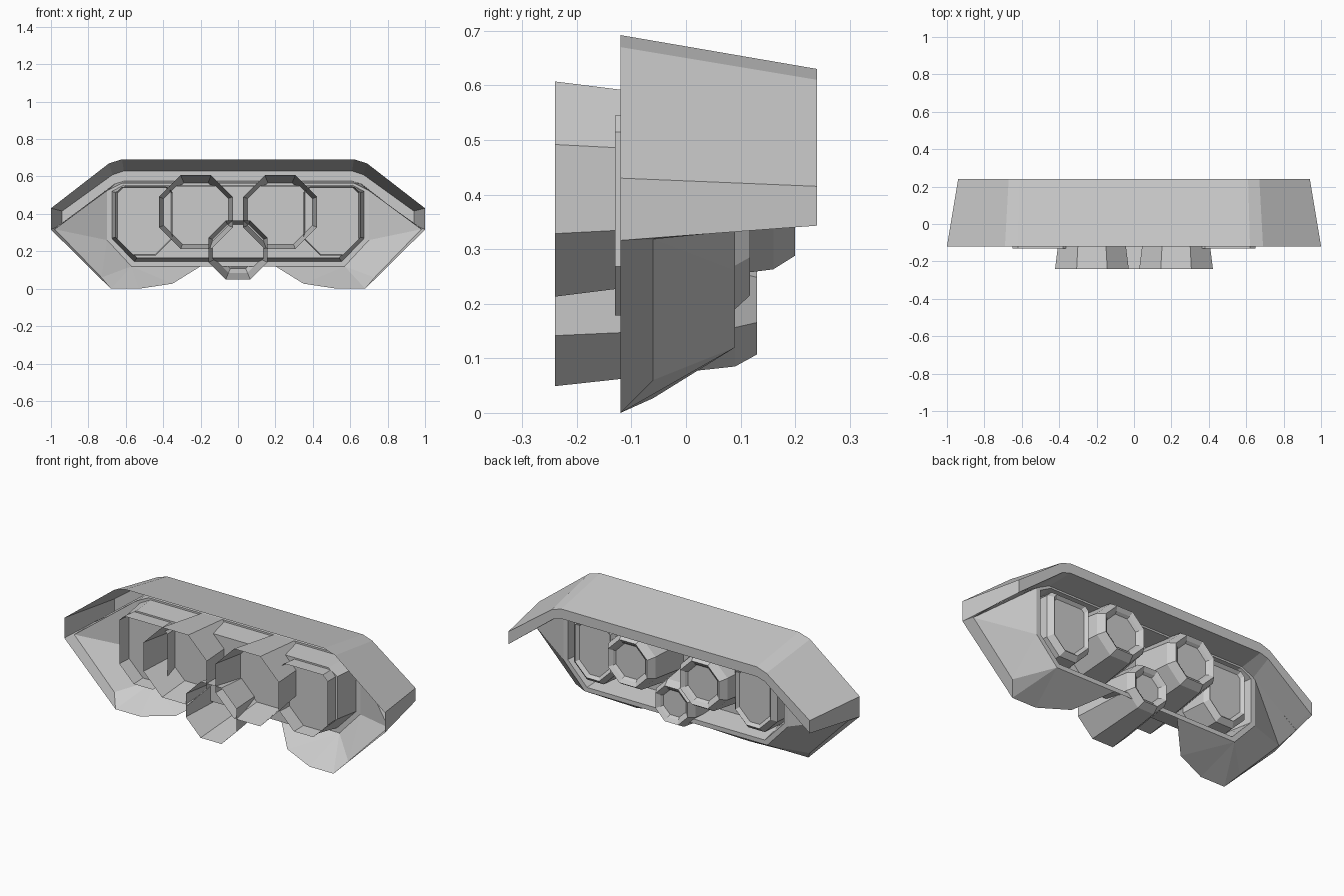
import bpy, math

if "Cube" in bpy.data.objects:
    bpy.data.objects.remove(bpy.data.objects["Cube"])


def mesh(name, verts, faces, mirror=False):
    me = bpy.data.meshes.new(name)
    me.from_pydata(verts, [], faces)
    ob = bpy.data.objects.new(name, me)
    bpy.context.collection.objects.link(ob)
    if mirror:
        ob.modifiers.new("mirror", 'MIRROR')
    return ob


def loft(name, loops, closed=True, cap=False, mirror=False):
    """Bridge a list of equal-length point loops; optionally cap the last."""
    n = len(loops[0])
    verts = [p for l in loops for p in l]
    faces = []
    for k in range(len(loops) - 1):
        for i in range(n if closed else n - 1):
            j = (i + 1) % n
            faces.append((k*n + i, k*n + j, (k+1)*n + j, (k+1)*n + i))
    if cap:
        faces.append(tuple(range((len(loops)-1)*n, len(loops)*n)))
    return mesh(name, verts, faces, mirror)


def sym(half, y):
    """Half profile (x, z) to a full left-right loop at depth y."""
    return [(x, y, z) for x, z in half] + [(-x, y, z) for x, z in reversed(half)]


def octagon(cx, cz, apothem, y):
    r = apothem / math.cos(math.pi / 8)
    return [(cx + r*math.cos(math.pi/8 + i*math.pi/4), y,
             cz + r*math.sin(math.pi/8 + i*math.pi/4)) for i in range(8)]


def chamfered(x0, x1, z0, z1, c, ct, y):
    return [(x, y, z) for x, z in
            [(x0 + c, z0), (x1 - c, z0), (x1, z0 + c), (x1, z1 - ct),
             (x1 - ct, z1), (x0 + ct, z1), (x0, z1 - ct), (x0, z0 + c)]]


# Hood: outer shell, rear rim and underside
loft("hood", [
    sym([(1, .316), (1, .43), (.69, .67), (.62, .692)], -.12),
    sym([(.94, .343), (.94, .415), (.67, .61), (.61, .63)], .24),
    sym([(.94, .343), (.925, .355), (.66, .56), (.61, .575)], .24),
    sym([(.965, .333), (.95, .345), (.69, .53), (.62, .565)], .09),
], closed=False)

# Side wings between hood ends and the frame
W = [(1, -.12, .316), (.98, -.06, .318), (.73, -.06, .06), (.68, -.12, 0),
     (.53, -.12, 0), (.35, -.06, .027), (.2, .09, .12), (.57, .09, .12),
     (.70, .09, .26), (.70, .09, .525), (.965, .09, .333)]
mesh("side_wing", W, [(0, 1, 2, 3), (1, 10, 9), (1, 9, 8), (1, 8, 2),
                      (2, 8, 7), (2, 7, 3), (3, 7, 4), (4, 7, 5),
                      (5, 7, 6), (0, 10, 1)], mirror=True)

# Frame lip and recessed face plate
loft("face_plate", [
    sym([(.57, .12), (.70, .26), (.70, .525), (.62, .565)], .09),
    sym([(.555, .145), (.675, .27), (.675, .52), (.61, .555)], .09),
    sym([(.54, .165), (.655, .275), (.655, .515), (.60, .55)], -.05),
], cap=True)


# Gauge tubes: open at -y, bevelled rim and recessed dial at +y
def gauge(name, cx, cz, r0, r1, r2, y1, y2, mirror):
    rings = [(r0, -.24), (r1, y1), (r2, y2), (r2 - .02, y2 - .015),
             (r2 - .03, y2 - .03)]
    loft(name, [octagon(cx, cz, r, y) for r, y in rings], cap=True, mirror=mirror)


gauge("main_gauge", .225, .41, .197, .147, .122, .16, .20, True)
gauge("small_gauge", 0, .207, .158, .122, .10, .09, .13, False)

# Side insert panels: open at -y, bevelled panel at +y
loft("side_insert", [
    chamfered(.35, .65, .178, .545, .09, .03, -.13),
    chamfered(.37, .635, .19, .535, .08, .03, .09),
    chamfered(.39, .61, .215, .515, .07, .02, .117),
    chamfered(.405, .595, .23, .50, .065, .015, .10),
], cap=True, mirror=True)
